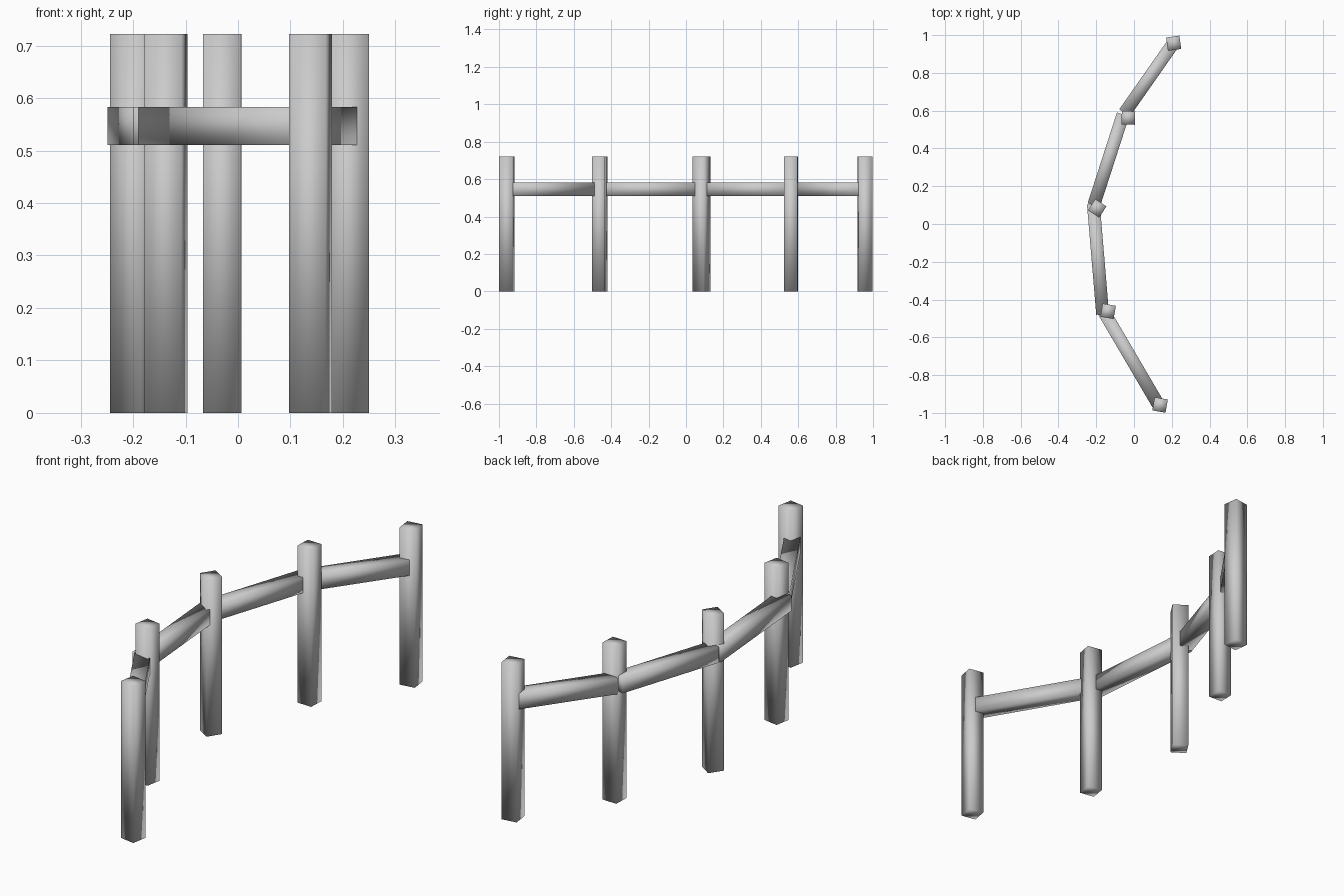
import bpy
from math import radians, atan2, hypot

if "Cube" in bpy.data.objects:
    bpy.data.objects.remove(bpy.data.objects["Cube"])


def bar(name, loc, size, rot_z):
    """Square timber with soft smooth-shaded sides."""
    bpy.ops.mesh.primitive_cube_add(size=1, location=loc)
    ob = bpy.context.object
    ob.name = name
    ob.scale = size
    bpy.ops.object.transform_apply(location=False, rotation=False, scale=True)
    ob.rotation_euler.z = rot_z
    bpy.ops.object.shade_smooth()
    return ob


# upright posts: x, y, turn in degrees
POST_H = 0.722
posts = [
    (0.210, 0.957, 8),
    (-0.030, 0.562, -2),
    (-0.195, 0.083, -33),
    (-0.137, -0.462, -10),
    (0.138, -0.958, -10),
]
for i, (x, y, turn) in enumerate(posts):
    bar(f"fence_post_{i + 1}", (x, y, POST_H / 2), (0.071, 0.071, POST_H), radians(turn))

# rails joining neighbouring posts: start and end of each centre line
rails = [
    (0.207, 0.955, -0.050, 0.588),
    (-0.058, 0.580, -0.213, 0.100),
    (-0.215, 0.105, -0.166, -0.478),
    (-0.161, -0.462, 0.128, -0.955),
]
for i, (x0, y0, x1, y1) in enumerate(rails):
    bar(f"fence_rail_{i + 1}", ((x0 + x1) / 2, (y0 + y1) / 2, 0.547),
        (hypot(x1 - x0, y1 - y0), 0.068, 0.072), atan2(y1 - y0, x1 - x0))
